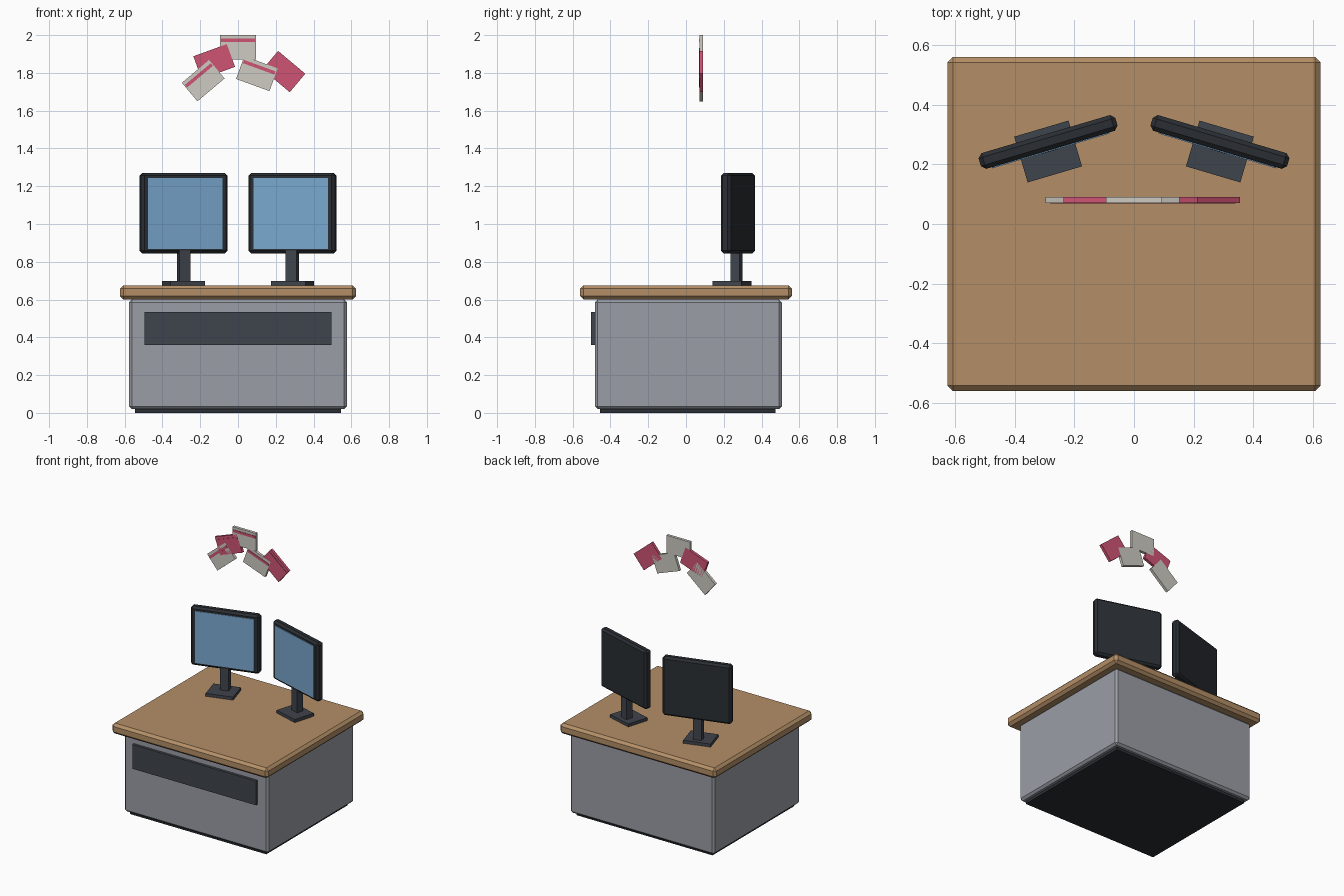
import bpy
import math
from mathutils import Matrix, Vector

if "Cube" in bpy.data.objects:
    bpy.data.objects.remove(bpy.data.objects["Cube"])


def material(name, r, g, b):
    def lin(c):
        c /= 255
        return c / 12.92 if c <= 0.04045 else ((c + 0.055) / 1.055) ** 2.4
    m = bpy.data.materials.new(name)
    m.diffuse_color = (lin(r), lin(g), lin(b), 1)
    m.use_nodes = True
    m.node_tree.nodes["Principled BSDF"].inputs["Base Color"].default_value = m.diffuse_color
    return m


WOOD = material("warm_wood", 180, 143, 103)
GREY = material("cabinet_grey", 155, 158, 166)
DARK = material("frame_black", 42, 46, 51)
SLATE = material("slate_grey", 63, 68, 76)
BLUE = material("screen_blue", 122, 168, 207)
PAPER = material("paper_white", 206, 203, 194)
ROSE = material("rose_pink", 207, 84, 116)


def box(name, center, size, mat, bevel=0.0, frame=Matrix.Identity(4)):
    """Box with baked size, optional flat chamfer, placed inside a frame."""
    bpy.ops.mesh.primitive_cube_add(size=1)
    ob = bpy.context.object
    ob.name = name
    ob.data.transform(Matrix.Diagonal((*size, 1)))
    ob.matrix_world = frame @ Matrix.Translation(center)
    ob.data.materials.append(mat)
    if bevel:
        mod = ob.modifiers.new("chamfer", 'BEVEL')
        mod.width = bevel
        mod.segments = 1
    return ob


# Desk: plinth, cabinet body, front panel and overhanging top
box("plinth", (0, 0.01, 0.015), (1.09, 0.93, 0.03), DARK)
box("cabinet", (0, 0.0125, 0.31), (1.155, 0.99, 0.58), GREY, 0.015)
box("front_panel", (0, -0.491, 0.447), (0.99, 0.022, 0.175), SLATE)
box("desk_top", (0, 0, 0.638), (1.25, 1.12, 0.075), WOOD, 0.018)

# Two monitors turned towards the middle
for side, label in ((-1, "left"), (1, "right")):
    turn = Matrix.Rotation(math.radians(-16.5 * side), 4, 'Z')

    def at(y):
        return Matrix.Translation((0.288 * side, y, 0)) @ turn

    box(label + "_stand_base", (0, 0, 0.685), (0.19, 0.16, 0.025), SLATE, 0, at(0.243))
    box(label + "_stand_neck", (0, 0, 0.775), (0.06, 0.05, 0.17), SLATE, 0, at(0.267))
    box(label + "_monitor", (0, 0, 1.057), (0.478, 0.055, 0.425), DARK, 0.014, at(0.275))
    box(label + "_screen", (0, -0.0275, 1.055), (0.41, 0.008, 0.376), BLUE, 0, at(0.275))

# Arc of floating cards, each with a stripe near its upper edge: x, z, tilt, colour
cards = [
    (-0.184, 1.759, 40, PAPER),
    (-0.126, 1.860, 20, ROSE),
    (0.000, 1.936, 0, PAPER),
    (0.100, 1.796, -20, PAPER),
    (0.243, 1.807, -40, ROSE),
]
for i, (x, z, tilt, mat) in enumerate(cards, 1):
    frame = Matrix.Translation((x, 0.081, z)) @ Matrix.Rotation(math.radians(-tilt), 4, 'Y')
    box(f"card_{i}", (0, 0, 0), (0.188, 0.02, 0.128), mat, 0, frame)
    box(f"card_stripe_{i}", (0, -0.0105, 0.036), (0.178, 0.005, 0.018), ROSE, 0, frame)
